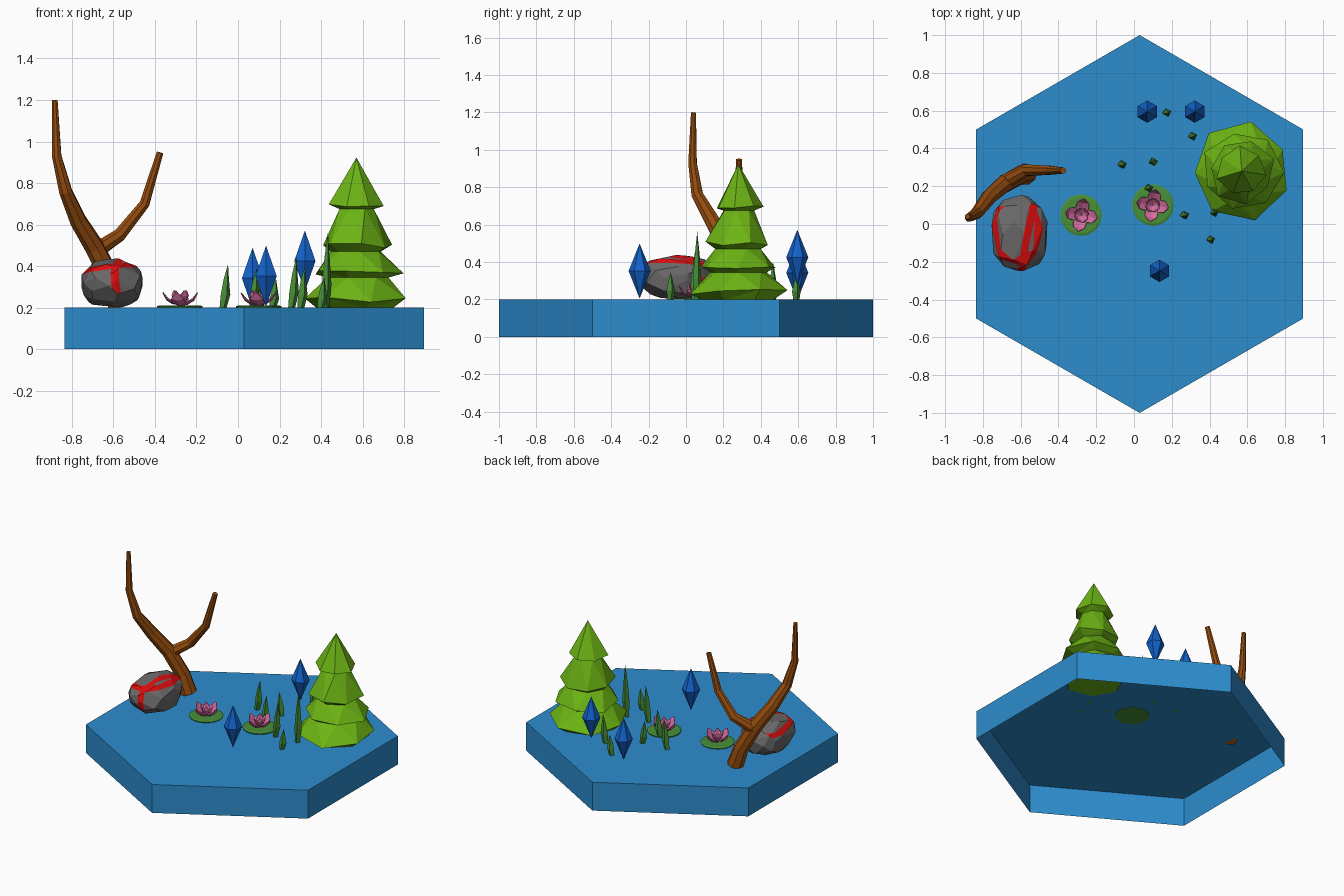
import bpy, bmesh, random
from math import sin, cos, pi, radians, sqrt
from mathutils import Vector

random.seed(4)
if "Cube" in bpy.data.objects:
    bpy.data.objects.remove(bpy.data.objects["Cube"])


def material(name, *rgb):
    lin = [((c / 255 + 0.055) / 1.055) ** 2.4 for c in rgb] + [1]
    m = bpy.data.materials.new(name)
    m.use_nodes = True
    m.diffuse_color = lin
    m.node_tree.nodes["Principled BSDF"].inputs["Base Color"].default_value = lin
    return m


WATER = material("water_blue", 45, 140, 206)
PINE = material("pine_green", 108, 180, 20)
BARK = material("bark_brown", 150, 76, 14)
STONE = material("stone_grey", 108, 106, 106)
RED = material("vein_red", 222, 14, 14)
CRYSTAL = material("crystal_blue", 18, 98, 202)
LEAF = material("leaf_green", 72, 144, 56)
PINK = material("petal_pink", 212, 108, 160)
TOP = 0.2  # height of the water surface


def finish(name, bm, *mats):
    bmesh.ops.recalc_face_normals(bm, faces=bm.faces)
    me = bpy.data.meshes.new(name)
    bm.to_mesh(me)
    bm.free()
    for m in mats:
        me.materials.append(m)
    ob = bpy.data.objects.new(name, me)
    bpy.context.collection.objects.link(ob)
    return ob


def loft(rings, cap_start=True, cap_end=True):
    """Join rings of points with quads; a ring of one point is a tip."""
    bm = bmesh.new()
    loops = [[bm.verts.new(p) for p in r] for r in rings]
    for a, b in zip(loops, loops[1:]):
        n = max(len(a), len(b))
        for i in range(n):
            j = (i + 1) % n
            if len(a) == 1:
                bm.faces.new((a[0], b[j], b[i]))
            elif len(b) == 1:
                bm.faces.new((a[i], a[j], b[0]))
            else:
                bm.faces.new((a[i], a[j], b[j], b[i]))
    for flag, l in ((cap_start, loops[0]), (cap_end, loops[-1])):
        if flag and len(l) > 2:
            bm.faces.new(l)
    return bm


def ring(x, y, z, r, n, turn=0.0):
    if r == 0:
        return [(x, y, z)]
    return [(x + r * cos(turn + 2 * pi * i / n), y + r * sin(turn + 2 * pi * i / n), z)
            for i in range(n)]


# Hexagonal water base, open underneath
base = loft([ring(0.03, 0, z, 1, 6, pi / 2) for z in (0, TOP)], cap_start=False)
finish("water_base", base, WATER)
# the open shell needs its normals facing out
me = bpy.data.objects["water_base"].data
top_face = max(me.polygons, key=lambda p: p.center.z)
if top_face.normal.z < 0:
    me.flip_normals()


# Pine tree: jagged seven-sided tiers
def tier_ring(z, r, jag, turn):
    pts = []
    for i in range(7):
        a = turn + 2 * pi * i / 7
        rr = r * (1 + random.uniform(-jag, jag))
        dz = random.uniform(-jag, jag) * 0.22
        pts.append((0.57 + rr * cos(a), 0.28 + rr * sin(a), z + dz))
    return pts


tiers = [(0.198, 0.19, 0.24, 0.255), (0.345, 0.155, 0.375, 0.212),
         (0.47, 0.125, 0.495, 0.172), (0.675, 0.085, 0.70, 0.13)]
rings = []
for k, (neck_z, neck_r, rim_z, rim_r) in enumerate(tiers):
    turn = radians(28 + 22 * k)
    rings.append(tier_ring(neck_z, neck_r, 0, turn))
    rings.append(tier_ring(rim_z, rim_r, 0.07, turn))
rings.append([(0.57, 0.28, 0.923)])
pine = loft(rings)
bmesh.ops.triangulate(pine, faces=pine.faces)
finish("pine_tree", pine, PINE)


# Forked bare branch
def limb(name, points):
    cu = bpy.data.curves.new(name, "CURVE")
    cu.dimensions = "3D"
    cu.bevel_depth = 1
    cu.bevel_resolution = 2
    cu.use_fill_caps = True
    sp = cu.splines.new("POLY")
    sp.points.add(len(points) - 1)
    for p, (x, y, z, r) in zip(sp.points, points):
        p.co = (x, y, z, 1)
        p.radius = r
    cu.materials.append(BARK)
    ob = bpy.data.objects.new(name, cu)
    bpy.context.collection.objects.link(ob)
    bpy.ops.object.select_all(action="DESELECT")
    ob.select_set(True)
    bpy.context.view_layer.objects.active = ob
    bpy.ops.object.convert(target="MESH")
    for p in bpy.context.object.data.polygons:
        p.use_smooth = False


limb("main_branch", [(-0.57, 0.265, 0.205, 0.056), (-0.61, 0.255, 0.33, 0.05),
                     (-0.69, 0.21, 0.49, 0.048), (-0.77, 0.14, 0.62, 0.042),
                     (-0.83, 0.06, 0.76, 0.033), (-0.873, 0.035, 0.93, 0.024),
                     (-0.882, 0.04, 1.2, 0.014)])
limb("side_branch", [(-0.69, 0.22, 0.47, 0.04), (-0.57, 0.285, 0.55, 0.033),
                     (-0.45, 0.285, 0.7, 0.026), (-0.375, 0.283, 0.948, 0.017)])

# Boulder: hull of scattered points, with red veins cut into it
rock = bmesh.new()
N = 52
for i in range(N):
    h = 1 - 2 * (i + 0.5) / N
    a = i * 2.39996 + random.uniform(-0.25, 0.25)
    s = sqrt(1 - h * h)
    d = Vector((s * cos(a), s * sin(a), h))
    d *= random.uniform(0.97, 1.03) / sum(abs(c) ** 2.5 for c in d) ** 0.4
    rock.verts.new((-0.605 + 0.15 * d.x, -0.045 + 0.2 * d.y, 0.317 + 0.118 * d.z))
bmesh.ops.convex_hull(rock, input=rock.verts)
bmesh.ops.dissolve_limit(rock, angle_limit=radians(14), verts=rock.verts, edges=rock.edges)
# each vein is a band between two parallel planes: centre, normal, half width
veins = [(Vector((-0.57, -0.1, 0.4)), Vector((1, -0.2, 0.1)).normalized(), 0.019),
         (Vector((-0.6, -0.1, 0.395)), Vector((-0.12, 0.05, 1)).normalized(), 0.013)]
for co, no, w in veins:
    for side in (-w, w):
        bmesh.ops.bisect_plane(rock, geom=rock.verts[:] + rock.edges[:] + rock.faces[:],
                               plane_co=co + no * side, plane_no=no)
for f in rock.faces:
    c = f.calc_center_median()
    bands = [abs((c - co).dot(no)) < w for co, no, w in veins]
    if (bands[0] and c.z > 0.27 and c.y < 0.1) or (bands[1] and c.y < 0.09):
        f.material_index = 1
finish("veined_boulder", rock, STONE, RED)


# Water lilies: round pad with two whorls of cupped petals
def petal(bm, cx, cy, angle, rows):
    u = Vector((cos(angle), sin(angle), 0))
    v = Vector((-u.y, u.x, 0))
    grid = []
    for r, z, w in rows:
        mid = Vector((cx, cy, TOP + z)) + u * r
        lift = Vector((0, 0, w * 0.3))
        grid.append([bm.verts.new(p) for p in (mid - v * w + lift, mid, mid + v * w + lift)])
    for a, b in zip(grid, grid[1:]):
        for i in (0, 1):
            bm.faces.new((a[i], a[i + 1], b[i + 1], b[i]))


outer = [(0.005, 0.012, 0.012), (0.038, 0.018, 0.034), (0.066, 0.036, 0.03), (0.085, 0.072, 0.004)]
inner = [(0.004, 0.014, 0.008), (0.024, 0.03, 0.022), (0.036, 0.055, 0.018), (0.036, 0.082, 0.003)]
for label, x, y, z0 in (("left", 0.1, 0.1, TOP - 0.002), ("right", -0.28, 0.047, TOP + 0.001)):
    pad = loft([ring(x, y, z0, 0.108, 20), ring(x, y, 0.207, 0.11, 20), ring(x, y, 0.211, 0.098, 20)])
    finish(label + "_lily_pad", pad, LEAF)
    bm = bmesh.new()
    for i in range(4):
        petal(bm, x, y, radians(80 + 90 * i), outer)
        petal(bm, x, y, radians(35 + 90 * i), inner)
    flower = finish(label + "_lily_flower", bm, PINK)
    sol = flower.modifiers.new("thickness", "SOLIDIFY")
    sol.thickness = 0.004

# Floating crystals
for label, x, y, z in (("back", 0.07, 0.595, 0.342), ("tall", 0.322, 0.595, 0.425),
                       ("front", 0.135, -0.248, 0.352)):
    finish(label + "_crystal", loft([ring(x, y, z - 0.147, 0, 6), ring(x, y, z, 0.059, 6, pi / 2),
                                     ring(x, y, z + 0.147, 0, 6)]), CRYSTAL)

# Reeds: bent four-sided blades (x, y, tip height, lean)
reeds = [(-0.06, 0.315, 0.41, 0.012), (0.1, 0.33, 0.36, -0.01), (0.175, 0.59, 0.34, 0.008),
         (0.312, 0.465, 0.4, 0.01), (0.27, 0.047, 0.45, 0.012), (0.407, -0.082, 0.345, 0.008),
         (0.427, 0.06, 0.565, 0.006), (0.08, 0.19, 0.39, 0.01)]
for k, (x, y, tip, lean) in enumerate(reeds):
    h = tip - TOP
    blade = [ring(x - lean, y, TOP - 0.001, 0.017, 4, 0.2),
             ring(x, y, TOP + 0.3 * h, 0.024, 4, 0.3),
             ring(x + lean * 0.3, y, TOP + 0.65 * h, 0.014, 4, 0.4),
             ring(x + lean, y, tip, 0, 4)]
    finish("reed_%d" % (k + 1), loft(blade), LEAF)
